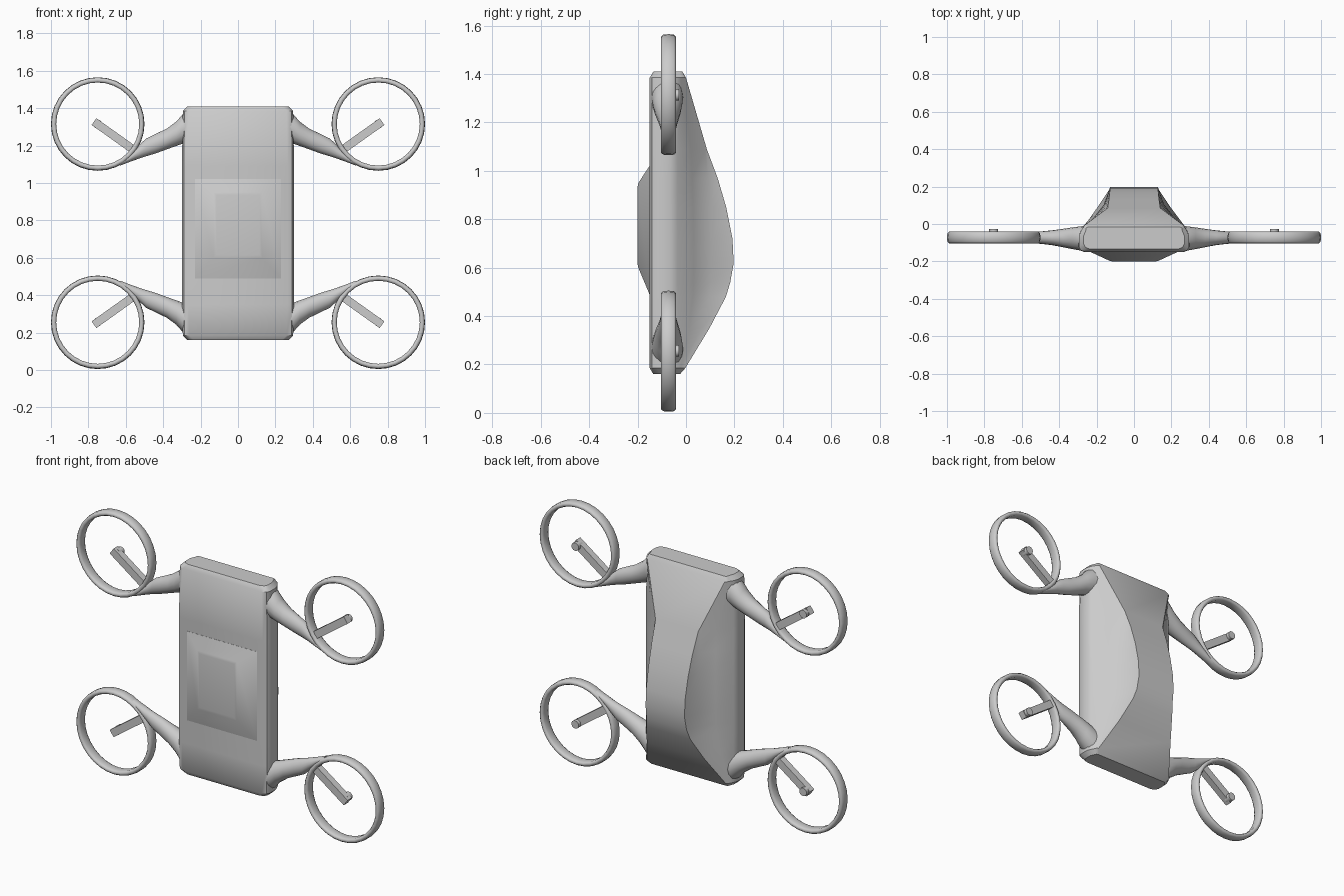
import bpy, bmesh, math
from mathutils import Vector

if "Cube" in bpy.data.objects:
    bpy.data.objects.remove(bpy.data.objects["Cube"])

ZC = 0.785   # vertical centre, arms mirror about it
YC = -0.072  # depth of the rotor plane


def loft(name, sections, closed=False, angle=40):
    """Skin a list of equal-length point loops; cap the ends unless closed."""
    bm = bmesh.new()
    rows = [[bm.verts.new(p) for p in s] for s in sections]
    n = len(rows[0])
    for i in range(len(rows) if closed else len(rows) - 1):
        a, b = rows[i], rows[(i + 1) % len(rows)]
        for j in range(n):
            k = (j + 1) % n
            bm.faces.new((a[j], a[k], b[k], b[j]))
    if not closed:
        bm.faces.new(rows[0])
        bm.faces.new(rows[-1])
    bmesh.ops.recalc_face_normals(bm, faces=bm.faces)
    me = bpy.data.meshes.new(name)
    bm.to_mesh(me)
    bm.free()
    ob = bpy.data.objects.new(name, me)
    bpy.context.collection.objects.link(ob)
    bpy.ops.object.select_all(action='DESELECT')
    ob.select_set(True)
    bpy.context.view_layer.objects.active = ob
    bpy.ops.object.shade_smooth_by_angle(angle=math.radians(angle))
    return ob


# Fuselage: z, half width, front y, groove x, groove y, spine x, spine y
body_rows = [
    (0.160, 0.270, -0.135, 0.255, -0.030, 0.245, -0.025),
    (0.185, 0.295, -0.150, 0.270, -0.010, 0.260, -0.003),
    (0.350, 0.300, -0.150, 0.205, 0.065, 0.190, 0.097),
    (0.480, 0.300, -0.150, 0.168, 0.098, 0.145, 0.165),
    (0.540, 0.300, -0.150, 0.162, 0.103, 0.132, 0.183),
    (0.620, 0.300, -0.150, 0.160, 0.105, 0.128, 0.197),
    (0.720, 0.300, -0.150, 0.158, 0.104, 0.128, 0.192),
    (0.850, 0.300, -0.150, 0.155, 0.099, 0.130, 0.166),
    (0.970, 0.300, -0.150, 0.152, 0.091, 0.134, 0.131),
    (1.090, 0.300, -0.150, 0.148, 0.080, 0.140, 0.086),
    (1.385, 0.295, -0.150, 0.265, -0.006, 0.255, 0.000),
    (1.410, 0.270, -0.135, 0.255, -0.020, 0.245, -0.015),
]


def body_section(z, w, fy, gx, gy, sx, sy):
    edge = (w - 0.012, -0.035)
    mid = (gx + (edge[0] - gx) * 0.45, edge[1] + (gy - edge[1]) * 0.48)
    half = [(w - 0.035, fy), (w - 0.010, fy + 0.010), (w, fy + 0.030),
            (w, -0.065), edge, mid, (gx, gy), (sx, sy)]
    return [(x, y, z) for x, y in half] + [(-x, y, z) for x, y in reversed(half)]


loft("fuselage", [body_section(*r) for r in body_rows], angle=32)


# Raised pod on the front
def rect(y, hx, z0, z1):
    return [(-hx, y, z0), (hx, y, z0), (hx, y, z1), (-hx, y, z1)]


loft("front_pod", [rect(-0.14, 0.23, 0.49, 1.02), rect(-0.151, 0.23, 0.49, 1.02),
                   rect(-0.197, 0.13, 0.60, 0.95), rect(-0.20, 0.115, 0.615, 0.935)], angle=50)

# Arm: x, lower z, upper z, front y, back y (upper right corner)
arm_rows = [
    (0.22, 1.225, 1.400, -0.145, -0.010),
    (0.28, 1.215, 1.385, -0.143, -0.012),
    (0.33, 1.198, 1.328, -0.134, -0.018),
    (0.38, 1.180, 1.291, -0.124, -0.026),
    (0.44, 1.158, 1.262, -0.113, -0.034),
    (0.49, 1.143, 1.238, -0.107, -0.039),
    (0.53, 1.130, 1.202, -0.103, -0.042),
    (0.58, 1.112, 1.155, -0.100, -0.045),
    (0.63, 1.093, 1.118, -0.096, -0.049),
]


def ellipse(x, z0, z1, y0, y1, n=16):
    return [(x, (y0 + y1) / 2 + (y1 - y0) / 2 * math.cos(2 * math.pi * i / n),
             (z0 + z1) / 2 + (z1 - z0) / 2 * math.sin(2 * math.pi * i / n)) for i in range(n)]


# Rotor guard: rounded rim profile as (radius, depth)
rim = [(0.222, -0.020), (0.228, -0.030), (0.240, -0.031), (0.248, -0.022),
       (0.250, 0.0), (0.248, 0.022), (0.240, 0.031), (0.228, 0.030), (0.222, 0.020)]
SEG = 32
guard = []
for i in range(SEG):
    t = 2 * math.pi * i / SEG
    guard.append([(0.75 + r * math.cos(t), YC + d, 1.315 + r * math.sin(t)) for r, d in rim])

# Motor strut inside the guard and its shaft
a, b = Vector((0.555, 0, 1.175)), Vector((0.77, 0, 1.328))
side = Vector((-(b - a).z, 0, (b - a).x)).normalized() * 0.022
strut = [[p + side * s + Vector((0, y, 0)) for s, y in
          ((-1, -0.088), (1, -0.088), (1, -0.048), (-1, -0.048))] for p in (a, b)]
shaft = [[(0.75 + 0.024 * math.cos(math.pi * i / 6), y, 1.314 + 0.024 * math.sin(math.pi * i / 6))
          for i in range(12)] for y in (-0.07, -0.028)]


def place(sections, sx, sz):
    return [[(sx * p[0], p[1], ZC + sz * (p[2] - ZC)) for p in s] for s in sections]


# Four mirrored corners
for v, sz in (("upper", 1), ("lower", -1)):
    for h, sx in (("right", 1), ("left", -1)):
        tag = f"{v}_{h}_"
        loft(tag + "arm", place([ellipse(*r) for r in arm_rows], sx, sz))
        loft(tag + "rotor_guard", place(guard, sx, sz), closed=True, angle=60)
        loft(tag + "motor_strut", place(strut, sx, sz))
        loft(tag + "motor_shaft", place(shaft, sx, sz))
